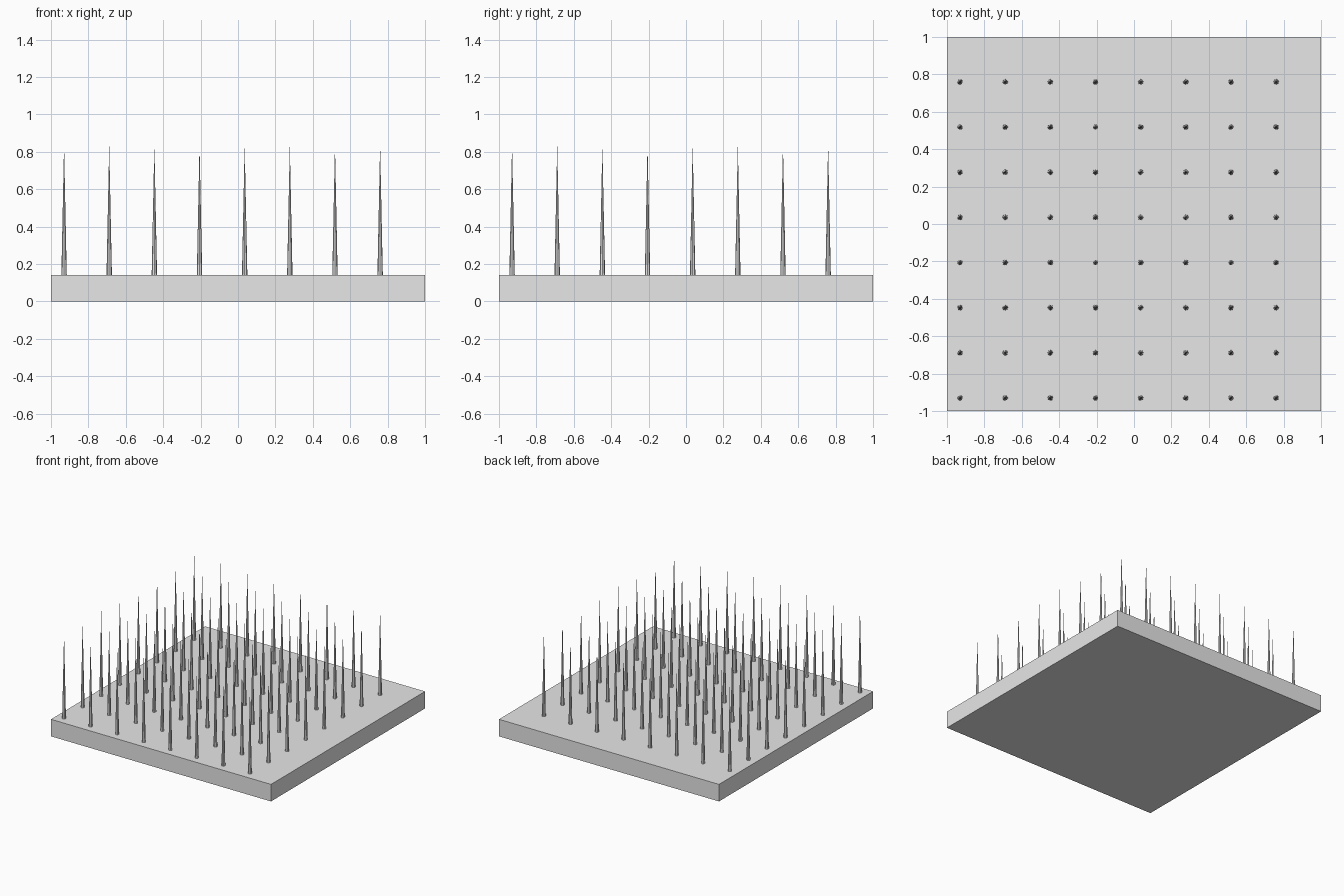
import bpy

cube = bpy.data.objects.get("Cube")
if cube:
    bpy.data.objects.remove(cube, do_unlink=True)

BASE_HEIGHT = 0.14
SPIKE_HEIGHT = 0.70
SPIKE_RADIUS = 0.0145
COUNT = 8
START = -0.93
STEP = 0.2414

# Single plain grey for the whole model
grey = bpy.data.materials.new("plain_grey")
grey.use_nodes = True
colour = (0.8, 0.8, 0.8, 1.0)
grey.diffuse_color = colour
grey.node_tree.nodes["Principled BSDF"].inputs["Base Color"].default_value = colour

# Square base slab
bpy.ops.mesh.primitive_cube_add(size=2, location=(0, 0, BASE_HEIGHT / 2))
base = bpy.context.object
base.name = "base_slab"
base.scale.z = BASE_HEIGHT / 2
bpy.ops.object.transform_apply(location=False, rotation=False, scale=True)
base.data.materials.append(grey)

# One slender spike, with its origin at the foot
bpy.ops.mesh.primitive_cone_add(vertices=8, radius1=SPIKE_RADIUS, radius2=0,
                                depth=SPIKE_HEIGHT, location=(0, 0, 0))
spike = bpy.context.object
for v in spike.data.vertices:
    v.co.z += SPIKE_HEIGHT / 2
spike.data.materials.append(grey)
mesh = spike.data
mesh.name = "spike"
bpy.data.objects.remove(spike, do_unlink=True)

# Grid of spikes sharing the same mesh
for row in range(COUNT):
    for col in range(COUNT):
        obj = bpy.data.objects.new(f"spike_{row + 1}_{col + 1}", mesh)
        obj.location = (START + STEP * col, START + STEP * row, BASE_HEIGHT)
        bpy.context.collection.objects.link(obj)
